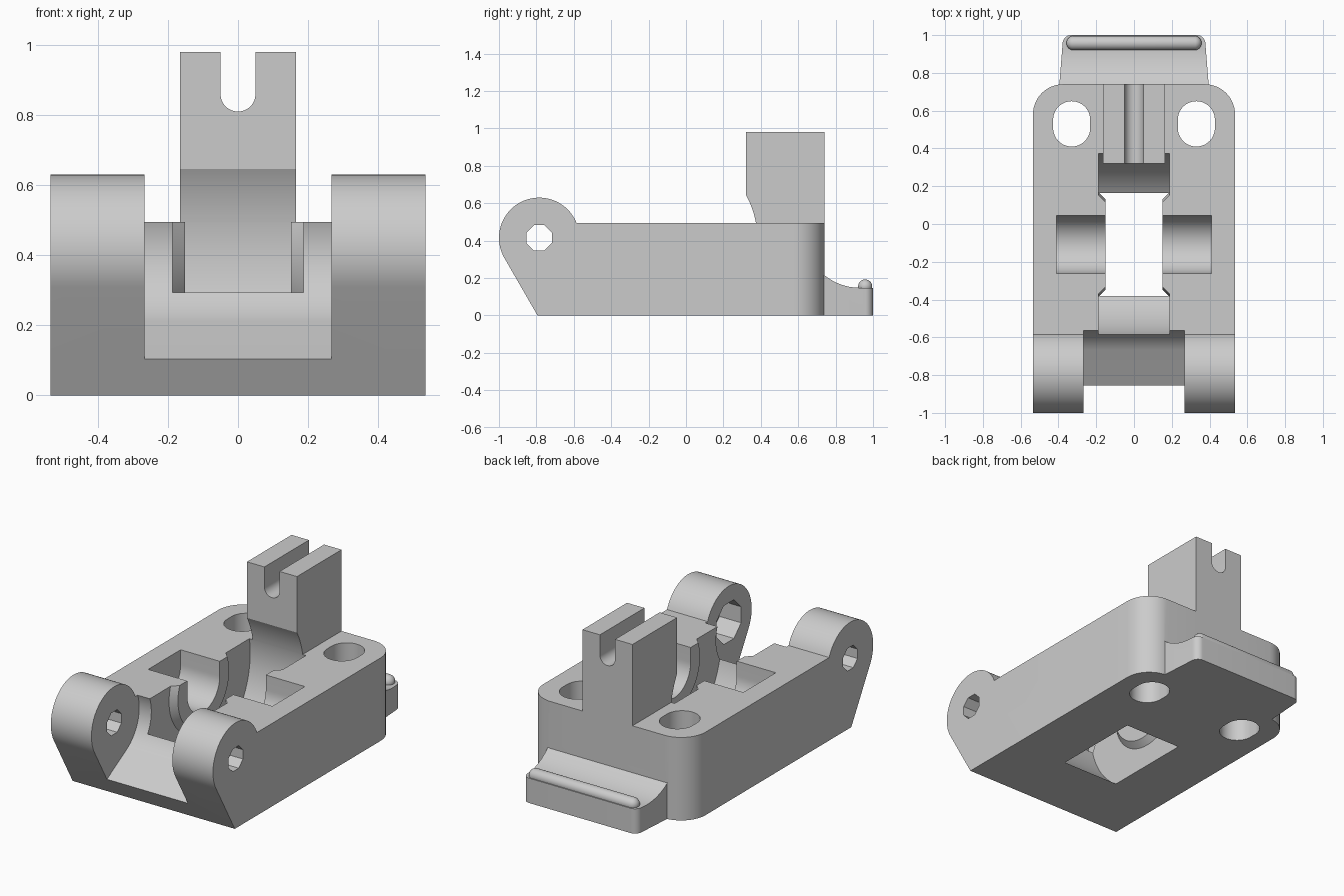
import bpy, bmesh
from math import sin, cos, pi, radians
from mathutils import Matrix

if "Cube" in bpy.data.objects:
    bpy.data.objects.remove(bpy.data.objects["Cube"])

grey = bpy.data.materials.new("plain grey")
grey.use_nodes = True
grey.diffuse_color = (0.6, 0.6, 0.6, 1)
grey.node_tree.nodes["Principled BSDF"].inputs["Base Color"].default_value = (0.6, 0.6, 0.6, 1)

PIN = (-0.785, 0.415)      # hinge pin centre (y, z)
AXLE = (-0.108, 0.407)     # wheel axle centre (y, z)


def make(name, bm):
    bmesh.ops.recalc_face_normals(bm, faces=bm.faces)
    mesh = bpy.data.meshes.new(name)
    bm.to_mesh(mesh)
    bm.free()
    mesh.materials.append(grey)
    ob = bpy.data.objects.new(name, mesh)
    bpy.context.collection.objects.link(ob)
    return ob


def arc(centre, r, a0, a1, n=32):
    angles = [radians(a0 + (a1 - a0) * i / n) for i in range(n + 1)]
    return [(centre[0] + r * cos(a), centre[1] + r * sin(a)) for a in angles]


def prism(points, lo, hi, axis):
    """Extrude a 2D outline along an axis."""
    place = {"x": lambda p, d: (d, p[0], p[1]),
             "y": lambda p, d: (p[0], d, p[1]),
             "z": lambda p, d: (p[0], p[1], d)}[axis]
    bm = bmesh.new()
    face = bm.faces.new([bm.verts.new(place(p, lo)) for p in points])
    ext = bmesh.ops.extrude_face_region(bm, geom=[face], use_keep_orig=True)
    top = [v for v in ext["geom"] if isinstance(v, bmesh.types.BMVert)]
    bmesh.ops.translate(bm, verts=top, vec=place((0, 0), hi - lo))
    return bm


def round_uprights(bm, y, r):
    """Round the vertical corners lying at depth y."""
    edges = [e for e in bm.edges
             if all(abs(v.co.y - y) < 1e-4 for v in e.verts)
             and abs(e.verts[0].co.x - e.verts[1].co.x) < 1e-4]
    bmesh.ops.bevel(bm, geom=edges, offset=r, segments=12, profile=0.5, affect='EDGES')


def box(x, y0, y1, z0, z1):
    return prism([(y0, z0), (y1, z0), (y1, z1), (y0, z1)], -x, x, "x")


def combine(ob, other, op):
    mod = ob.modifiers.new(op, 'BOOLEAN')
    mod.object, mod.operation, mod.solver = other, op, 'EXACT'
    bpy.context.view_layer.objects.active = ob
    bpy.ops.object.modifier_apply(modifier=mod.name)
    bpy.data.objects.remove(other)


def cut(ob, bm):
    combine(ob, make("cutter", bm), 'DIFFERENCE')


def join(ob, bm):
    combine(ob, make("addition", bm), 'UNION')


# Body with rounded hinge lugs and rounded back corners
outline = [(-0.794, 0), (0.74, 0), (0.74, 0.495)] + arc(PIN, 0.215, 21.8, 210, 40)
bm = prism(outline, -0.535, 0.535, "x")
round_uprights(bm, 0.74, 0.16)
body = make("hinge_body", bm)

# Slotted tower
join(body, box(0.165, 0.32, 0.74, 0.3, 0.98))
slot = arc((0, 0.86), 0.05, 180, 360, 16) + [(0.05, 1.2), (-0.05, 1.2)]
cut(body, prism(slot, 0.2, 0.9, "y"))

# Flat catch at the back, with a concave top and slight taper
top = arc((0.93, 0.45), 0.302, 270, 226, 16)
bm = prism([(0.7, 0), (1, 0), (1, 0.148)] + top + [(0.7, 0.25)], -0.395, 0.395, "x")
for v in bm.verts:
    v.co.x *= 1 - 0.2 * max(0, v.co.y - 0.74)
round_uprights(bm, 1, 0.04)
join(body, bm)

# Gap between the lugs, with a curved seat and sloping floor
seat = arc(PIN, 0.235, -60, 20)
floor_end = (seat[0][0] - 0.6 * cos(pi / 6), seat[0][1] - 0.6 * sin(pi / 6))
cut(body, prism([floor_end] + seat + [(seat[-1][0], 0.9), (floor_end[0], 0.9)], -0.267, 0.267, "x"))

# Wheel well, leaving a chamfered boss on each wall
well = make("wheel_cutter", prism(arc(AXLE, 0.49, 0, 357.5, 143), -0.187, 0.187, "x"))
for side in (-1, 1):
    bm = bmesh.new()
    bmesh.ops.create_cone(bm, cap_ends=True, segments=64, radius1=0.241, radius2=0.309, depth=0.07,
                          matrix=Matrix.Rotation(side * pi / 2, 4, 'Y'))
    bmesh.ops.translate(bm, verts=bm.verts, vec=(side * 0.187, *AXLE))
    cut(well, bm)
combine(body, well, 'DIFFERENCE')

# Axle channel, open at the top
channel = arc(AXLE, 0.153, 180, 360) + [(AXLE[0] + 0.153, 0.8), (AXLE[0] - 0.153, 0.8)]
cut(body, prism(channel, -0.41, 0.41, "x"))

# Octagonal pin hole, wider inside the left lug
cut(body, prism(arc(PIN, 0.073, 22.5, 337.5, 7), -0.7, 0.7, "x"))
cut(body, prism(arc(PIN, 0.125, 22.5, 337.5, 7), 0.2, 0.41, "x"))

# Oval screw holes
for x in (-0.33, 0.33):
    oval = arc((x, 0.552), 0.098, 0, 180) + arc((x, 0.508), 0.098, 180, 360)
    cut(body, prism(oval, -0.1, 0.6, "z"))

# Rounded bead along the catch
bm = bmesh.new()
bmesh.ops.create_uvsphere(bm, u_segments=24, v_segments=13, radius=0.038,
                          matrix=Matrix.Rotation(pi / 2, 4, 'Y'))
for v in bm.verts:
    v.co.x += 0.32 if v.co.x > 0 else -0.32
bmesh.ops.translate(bm, verts=bm.verts, vec=(0, 0.958, 0.155))
bead = make("catch_bead", bm)

# Smooth curved faces and keep the edges sharp
for ob in (body, bead):
    bpy.ops.object.select_all(action='DESELECT')
    ob.select_set(True)
    bpy.context.view_layer.objects.active = ob
    bpy.ops.object.shade_smooth_by_angle(angle=radians(25))
